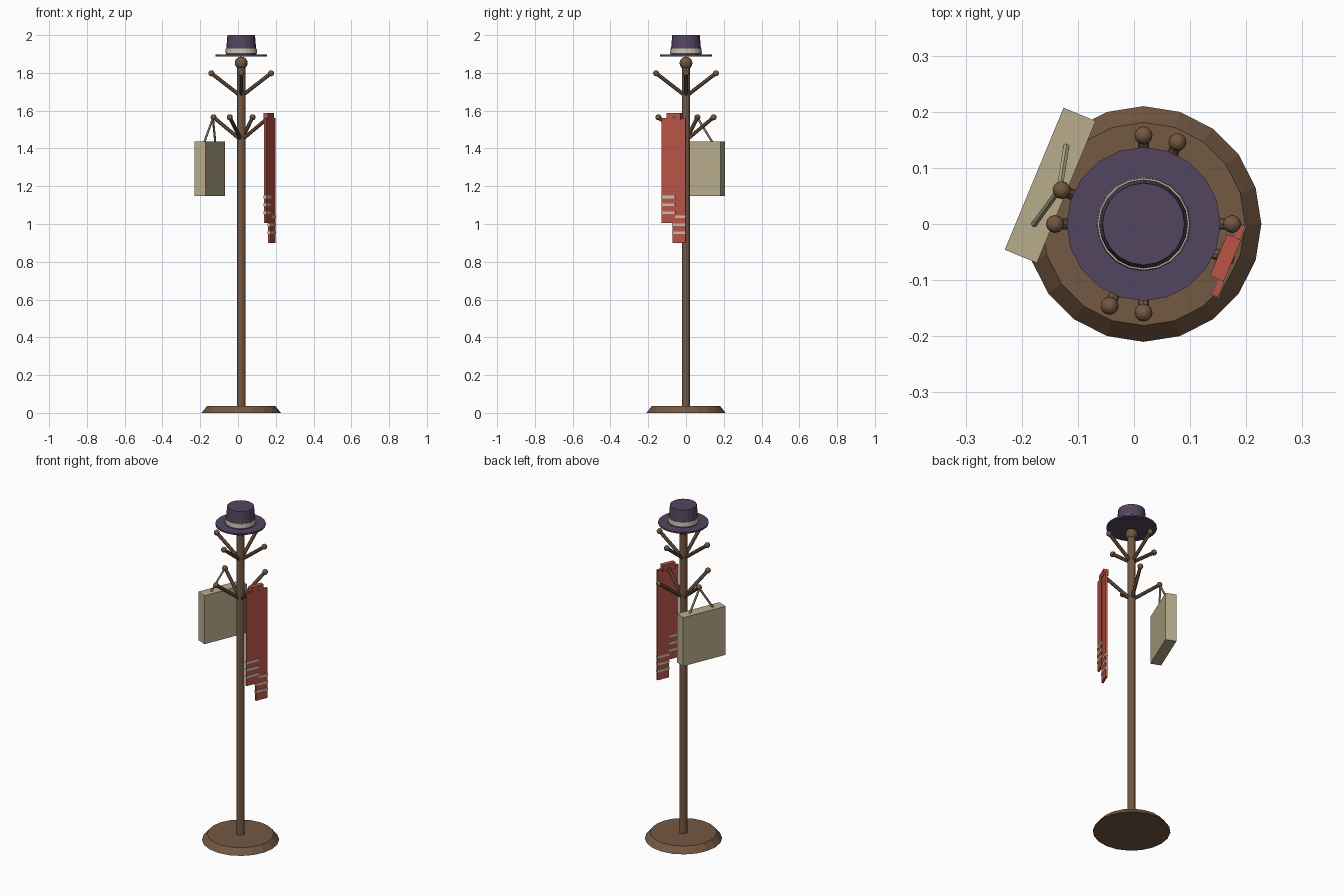
import bpy
import math
from mathutils import Vector, Matrix

if "Cube" in bpy.data.objects:
    bpy.data.objects.remove(bpy.data.objects["Cube"], do_unlink=True)


def material(name, r, g, b):
    # 8-bit display colour to linear
    lin = [((c / 255 + 0.055) / 1.055) ** 2.4 for c in (r, g, b)] + [1.0]
    m = bpy.data.materials.new(name)
    m.use_nodes = True
    m.diffuse_color = lin
    m.node_tree.nodes["Principled BSDF"].inputs["Base Color"].default_value = lin
    return m


WOOD = material("brown wood", 116, 88, 66)
FELT = material("purple felt", 84, 69, 96)
CREAM = material("cream trim", 200, 192, 172)
RED = material("red wool", 186, 85, 72)
CANVAS = material("beige canvas", 184, 172, 139)

CENTRE = Vector((0.017, 0, 0))


def finish(name, mat):
    ob = bpy.context.object
    ob.name = name
    ob.data.materials.append(mat)
    return ob


def frustum(name, mat, r1, r2, z1, z2, sides=20):
    bpy.ops.mesh.primitive_cone_add(vertices=sides, radius1=r1, radius2=r2, depth=z2 - z1,
                                    location=CENTRE + Vector((0, 0, (z1 + z2) / 2)))
    return finish(name, mat)


def rod(name, mat, a, b, radius, sides):
    d = b - a
    bpy.ops.mesh.primitive_cylinder_add(vertices=sides, radius=radius, depth=d.length,
                                        location=(a + b) / 2,
                                        rotation=d.to_track_quat('Z', 'Y').to_euler())
    return finish(name, mat)


def ball(name, mat, centre, radius):
    bpy.ops.mesh.primitive_uv_sphere_add(segments=12, ring_count=8, radius=radius, location=centre)
    return finish(name, mat)


def box(name, mat, origin, angle, lo, hi):
    # box in a frame turned about z: local x points outward, local y sideways
    lo, hi = Vector(lo), Vector(hi)
    turn = Matrix.Rotation(angle, 3, 'Z')
    bpy.ops.mesh.primitive_cube_add(size=1, location=origin + turn @ ((lo + hi) / 2),
                                    rotation=(0, 0, angle))
    ob = finish(name, mat)
    ob.scale = hi - lo
    return ob


# Stand
frustum("base", WOOD, 0.21, 0.181, 0, 0.036)
frustum("pole", WOOD, 0.022, 0.022, 0.03, 1.84, 12)
ball("finial", WOOD, CENTRE + Vector((0, 0, 1.852)), 0.034)

# Two tiers of four hooks, the lower one turned
for tier, tip_z, turn in (("upper", 1.798, 0), ("lower", 1.565, -22.5)):
    for i in range(4):
        a = math.radians(turn + 90 * i)
        tip = CENTRE + Vector((0.158 * math.cos(a), 0.158 * math.sin(a), tip_z))
        root = CENTRE + Vector((0, 0, tip_z - 0.122))
        rod(f"{tier}_hook_{i + 1}", WOOD, root, tip, 0.01, 8)
        ball(f"{tier}_hook_knob_{i + 1}", WOOD, tip, 0.016)

# Hat
frustum("hat_brim", FELT, 0.137, 0.137, 1.888, 1.897)
frustum("hat_crown", FELT, 0.082, 0.073, 1.895, 2.0)
frustum("hat_band", CREAM, 0.084, 0.082, 1.906, 1.93)

# Bag on the lower right hook
bag_angle = math.radians(157.5)
bag_turn = Matrix.Rotation(bag_angle, 3, 'Z')
bag_at = CENTRE + bag_turn @ Vector((0.18, 0, 0))
box("bag", CANVAS, bag_at, bag_angle, (-0.031, -0.137, 1.147), (0.031, 0.137, 1.438))
peak = CENTRE + bag_turn @ Vector((0.162, 0, 1.56))
for side in (-1, 1):
    foot = bag_at + bag_turn @ Vector((0, side * 0.075, 1.435))
    rod(f"bag_handle_{side + 2}", CANVAS, foot, peak, 0.006, 6)

# Scarf over the lower left hook: fold, two hanging ends, and cream stripes
scarf_angle = math.radians(-22.5)
scarf_at = CENTRE + Matrix.Rotation(scarf_angle, 3, 'Z') @ Vector((0.158, 0, 0))
box("scarf_fold", RED, scarf_at, scarf_angle, (-0.0135, -0.04, 1.55), (0.0135, 0.04, 1.587))
for name, x, y1, y2, bottom in (("short", 0.008, -0.07, 0.008, 1.005),
                                ("long", 0.005, -0.008, 0.066, 0.9)):
    box(f"scarf_{name}_end", RED, scarf_at, scarf_angle,
        (x - 0.006, y1, bottom), (x + 0.006, y2, 1.56))
    for i in range(3):
        z = bottom + 0.054 + 0.042 * i
        box(f"scarf_{name}_stripe_{i + 1}", CREAM, scarf_at, scarf_angle,
            (x - 0.0075, y1 - 0.001, z - 0.007), (x + 0.0075, y2 + 0.001, z + 0.007))
